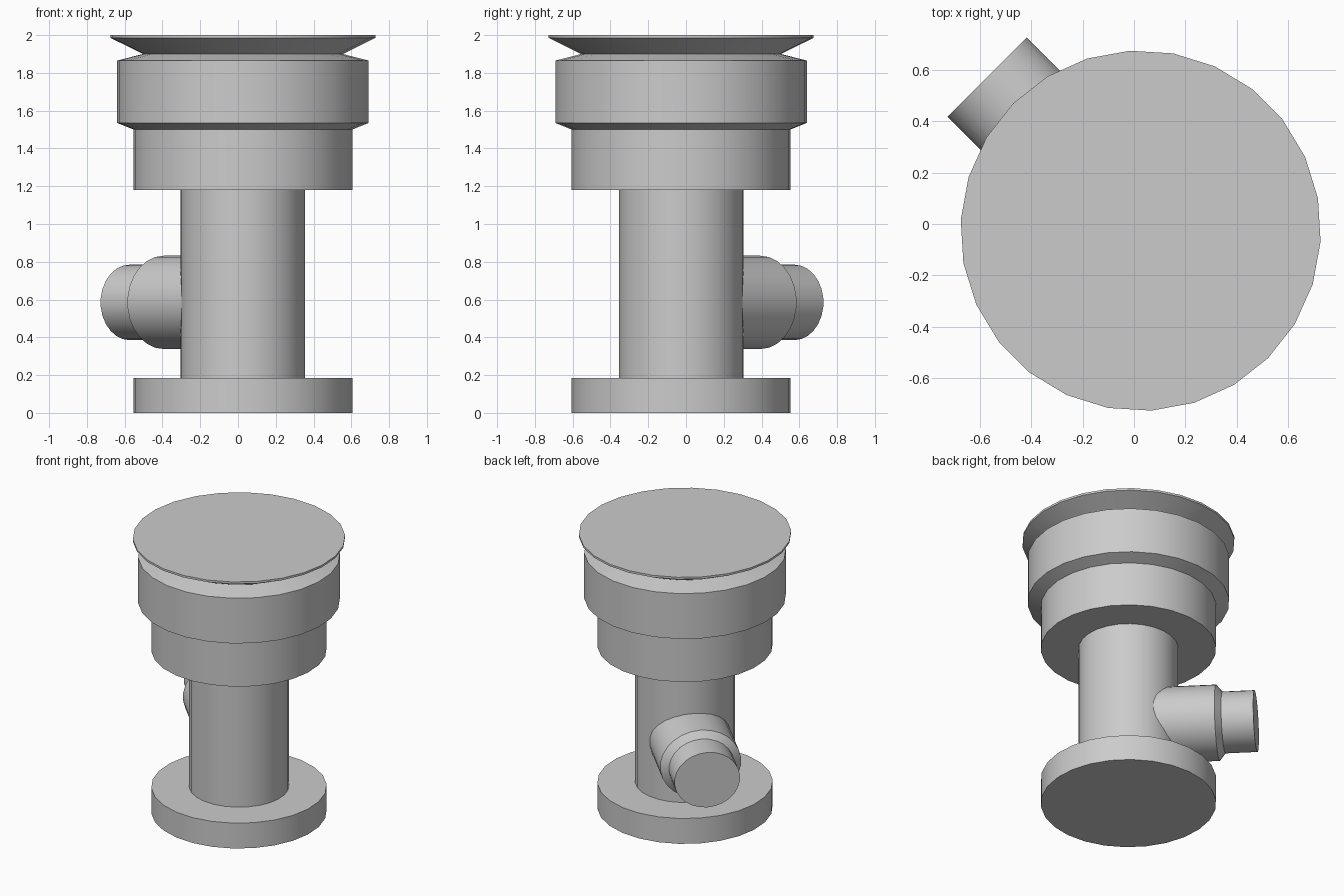
import bpy, bmesh, math
from mathutils import Matrix, Vector

cube = bpy.data.objects.get("Cube")
if cube:
    bpy.data.objects.remove(cube, do_unlink=True)

SIDES = 26
AXIS = Vector((0.026, -0.026, 0))   # centre line of the upright body
DIAGONAL = math.radians(135)        # heading of the side outlet

grey = bpy.data.materials.new("plain grey")
grey.use_nodes = True
colour = (0.6, 0.6, 0.6, 1)
grey.diffuse_color = colour
grey.node_tree.nodes["Principled BSDF"].inputs["Base Color"].default_value = colour


def lathe(name, profile, matrix, stretch=1.0):
    """Turn (radius, height) pairs into a capped solid around local z."""
    bm = bmesh.new()
    rings = []
    for r, h in profile:
        ring = []
        for i in range(SIDES):
            a = math.tau * i / SIDES
            ring.append(bm.verts.new((r * math.cos(a), r * stretch * math.sin(a), h)))
        rings.append(ring)
    for low, high in zip(rings, rings[1:]):
        for i in range(SIDES):
            j = (i + 1) % SIDES
            bm.faces.new((low[i], low[j], high[j], high[i]))
    bm.faces.new(rings[0][::-1])
    bm.faces.new(rings[-1])
    bmesh.ops.recalc_face_normals(bm, faces=bm.faces)
    bm.transform(matrix)
    mesh = bpy.data.meshes.new(name)
    bm.to_mesh(mesh)
    bm.free()
    mesh.materials.append(grey)
    obj = bpy.data.objects.new(name, mesh)
    bpy.context.collection.objects.link(obj)
    bpy.ops.object.select_all(action="DESELECT")
    obj.select_set(True)
    bpy.context.view_layer.objects.active = obj
    bpy.ops.object.shade_smooth_by_angle(angle=math.radians(25))
    return obj


# Upright body: foot flange, column, stepped drum, flared lid
upright = Matrix.Translation(AXIS) @ Matrix.Rotation(DIAGONAL, 4, "Z")
lathe("body", [
    (0.58, 0), (0.58, 0.185), (0.33, 0.185), (0.33, 1.18),
    (0.58, 1.18), (0.58, 1.5), (0.667, 1.535), (0.667, 1.865),
    (0.53, 1.9), (0.702, 1.985), (0.702, 2.0),
], upright)

# Side outlet: thick sleeve, chamfer, narrower spigot, slightly wide in section
outlet = (Matrix.Translation(AXIS + Vector((0, 0, 0.585)))
          @ Matrix.Rotation(DIAGONAL, 4, "Z")
          @ Matrix.Rotation(math.pi / 2, 4, "Y"))
lathe("side_outlet", [
    (0.247, 0.15), (0.247, 0.593), (0.2, 0.633), (0.2, 0.846),
], outlet, stretch=1.1)
